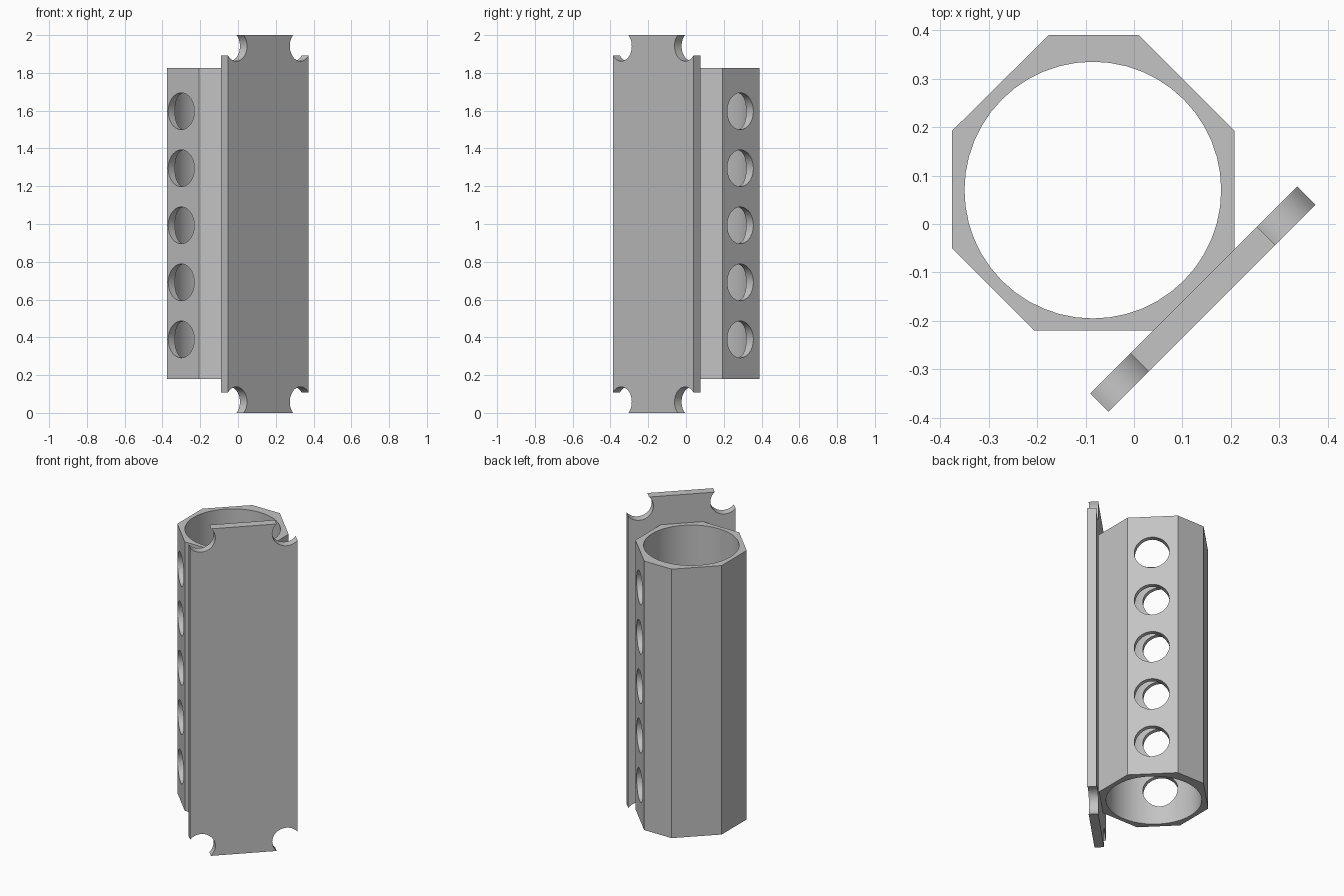
import bpy, bmesh
from math import pi, sin, cos, asin, acos, sqrt
from mathutils import Matrix, Vector

cube = bpy.data.objects.get("Cube")
if cube:
    bpy.data.objects.remove(cube, do_unlink=True)

grey = bpy.data.materials.new("neutral grey")
grey.use_nodes = True
colour = (0.55, 0.55, 0.55, 1)
grey.diffuse_color = colour
grey.node_tree.nodes["Principled BSDF"].inputs["Base Color"].default_value = colour


def add_object(name, bm):
    bmesh.ops.recalc_face_normals(bm, faces=bm.faces)
    mesh = bpy.data.meshes.new(name)
    bm.to_mesh(mesh)
    bm.free()
    mesh.materials.append(grey)
    obj = bpy.data.objects.new(name, mesh)
    bpy.context.collection.objects.link(obj)
    return obj


def prism(name, points, offset):
    """Extrude a closed outline along an offset vector."""
    bm = bmesh.new()
    face = bm.faces.new([bm.verts.new(p) for p in points])
    extruded = bmesh.ops.extrude_face_region(bm, geom=[face])["geom"]
    verts = [g for g in extruded if isinstance(g, bmesh.types.BMVert)]
    bmesh.ops.translate(bm, verts=verts, vec=offset)
    return add_object(name, bm)


def cylinder(bm, radius, depth, matrix):
    bmesh.ops.create_cone(bm, cap_ends=True, segments=48, radius1=radius,
                          radius2=radius, depth=depth, matrix=matrix)


def activate(obj):
    bpy.ops.object.select_all(action="DESELECT")
    obj.select_set(True)
    bpy.context.view_layer.objects.active = obj


def cut(obj, cutter):
    mod = obj.modifiers.new("cut", "BOOLEAN")
    mod.operation, mod.solver, mod.object = "DIFFERENCE", "EXACT", cutter
    activate(obj)
    bpy.ops.object.modifier_apply(modifier=mod.name)
    bpy.data.objects.remove(cutter, do_unlink=True)


# Eight-sided tube body
low, high = 0.18, 1.825
outline = [(-0.176, 0.39), (-0.376, 0.192), (-0.376, -0.05), (-0.206, -0.22),
           (0.04, -0.22), (0.208, -0.052), (0.208, 0.192), (0.01, 0.39)]
tube = prism("octagonal_tube", [(x, y, low) for x, y in outline], (0, 0, high - low))

# Round bore down the tube
bm = bmesh.new()
cylinder(bm, 0.265, 3, Matrix.Translation((-0.085, 0.07, 1)))
cut(tube, add_object("bore_cutter", bm))

# Five round holes straight through two opposite diagonal walls
along = Vector((1, 1, 0)).normalized()
turn = along.to_track_quat("Z", "Y").to_matrix().to_4x4()
bm = bmesh.new()
for i in range(5):
    centre = Vector((-0.0875, 0.0875, 0.993 + 0.302 * (i - 2)))
    cylinder(bm, 0.0975, 1.4, Matrix.Translation(centre) @ turn)
cut(tube, add_object("hole_cutter", bm))

# Diagonal mounting plate with a round bite out of each corner
half_width, half_height, radius, steps = 0.302, 1.0, 0.08, 20
cu, cz = 0.24, 0.942
start = -acos((half_width - cu) / radius)
end = -pi - asin(-(half_height - cz) / radius)
end = -pi - asin((half_height - cz) / radius)
arc = [(cu + radius * cos(a), cz + radius * sin(a))
       for a in (start + (end - start) * i / steps for i in range(steps + 1))]
profile = []
for su, sz in ((1, 1), (-1, 1), (-1, -1), (1, -1)):
    quarter = arc if su * sz > 0 else arc[::-1]
    profile += [(su * u, sz * z) for u, z in quarter]
inner_face = Vector((0.1235, -0.1365, 1))
points = [inner_face + along * u + Vector((0, 0, z)) for u, z in profile]
plate = prism("mounting_plate", points, Vector((1, -1, 0)).normalized() * 0.053)

for obj in (tube, plate):
    activate(obj)
    bpy.ops.object.shade_smooth_by_angle(angle=pi / 6)
